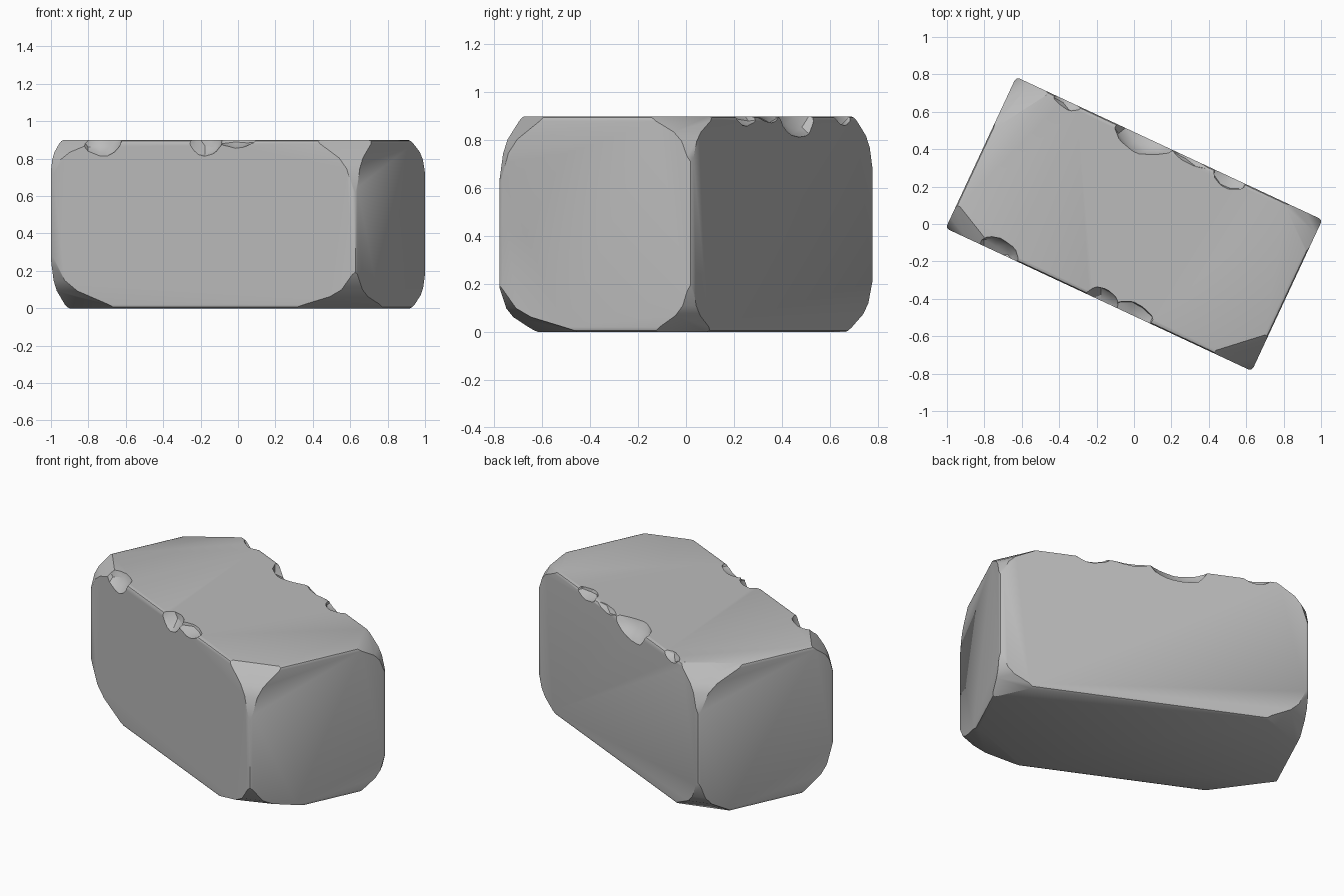
import bpy, bmesh, math, random
from mathutils import Vector, Matrix, noise

random.seed(4)
old = bpy.data.objects.get("Cube")
if old:
    bpy.data.objects.remove(old, do_unlink=True)

HALF = Vector((0.903, 0.446, 0.45))
TURN = Matrix.Translation((0, 0, HALF.z)) @ Matrix.Rotation(math.radians(-25), 4, 'Z')

stone = bpy.data.materials.new("stone_grey")
stone.use_nodes = True
GREY = (0.5, 0.5, 0.5, 1)
stone.diffuse_color = GREY
stone.node_tree.nodes["Principled BSDF"].inputs["Base Color"].default_value = GREY


def slice_off(bm, point, normal):
    """Cut away everything beyond a plane and cap the hole."""
    cut = bmesh.ops.bisect_plane(bm, geom=bm.verts[:] + bm.edges[:] + bm.faces[:],
                                 plane_co=point, plane_no=normal, clear_outer=True)
    edges = [e for e in cut["geom_cut"] if isinstance(e, bmesh.types.BMEdge)]
    if edges:
        bmesh.ops.contextual_create(bm, geom=edges)


def chip_corner(bm, signs, size):
    """Round a corner with a steep, a middle and a shallow facet."""
    corner = Vector(s * h for s, h in zip(signs, HALF))
    for wide, tall in ((0.45, 1.15), (0.75, 0.8), (1.05, 0.58)):
        a, b, c = size[0] * wide, size[1] * wide, size[2] * tall
        normal = Vector((signs[0] / a, signs[1] / b, signs[2] / c)).normalized()
        slice_off(bm, corner - Vector((signs[0] * a, 0, 0)), normal)


# Block with narrow worn edges
bm = bmesh.new()
bmesh.ops.create_cube(bm, size=2, matrix=Matrix.Diagonal((*HALF, 1)))
bmesh.ops.bevel(bm, geom=bm.edges[:], offset=0.02, segments=2, profile=0.5, affect='EDGES')

# Broken corners: direction, then reach along length, width and height
for signs, size in (
    ((1, -1, 1), (0.23, 0.21, 0.28)),
    ((1, -1, -1), (0.36, 0.36, 0.18)),
    ((-1, 1, 1), (0.19, 0.30, 0.24)),
    ((-1, 1, -1), (0.25, 0.22, 0.22)),
    ((-1, -1, 1), (0.28, 0.14, 0.19)),
    ((-1, -1, -1), (0.38, 0.21, 0.27)),
    ((1, 1, 1), (0.22, 0.19, 0.19)),
    ((1, 1, -1), (0.20, 0.17, 0.20)),
):
    chip_corner(bm, signs, size)
bmesh.ops.recalc_face_normals(bm, faces=bm.faces[:])
mesh = bpy.data.meshes.new("stone_block")
bm.to_mesh(mesh)
bm.free()
mesh.materials.append(stone)
block = bpy.data.objects.new("stone_block", mesh)
bpy.context.collection.objects.link(block)


def notch(u, side, length, depth, drop):
    """Bite a rough scoop out of a long top edge."""
    bm = bmesh.new()
    bmesh.ops.create_icosphere(bm, subdivisions=2, radius=1)
    for v in bm.verts:
        v.co *= random.uniform(0.9, 1.08)
    place = (Matrix.Translation((u, side * (HALF.y + 0.02), HALF.z + 0.02))
             @ Matrix.Diagonal((length / 2, depth + 0.02, drop + 0.02, 1)))
    bm.transform(place)
    me = bpy.data.meshes.new("notch_cutter")
    bm.to_mesh(me)
    bm.free()
    me.materials.append(stone)
    cutter = bpy.data.objects.new("notch_cutter", me)
    cutter.hide_render = True
    bpy.context.collection.objects.link(cutter)
    mod = block.modifiers.new("notch", 'BOOLEAN')
    mod.operation = 'DIFFERENCE'
    mod.solver = 'EXACT'
    mod.object = cutter
    return cutter


# Bites along the two long top edges
cutters = [notch(*n) for n in (
    (-0.15, 1, 0.36, 0.10, 0.10),
    (0.13, 1, 0.30, 0.04, 0.03),
    (0.36, 1, 0.22, 0.07, 0.05),
    (-0.60, 1, 0.20, 0.05, 0.04),
    (-0.60, -1, 0.26, 0.08, 0.09),
    (0.02, -1, 0.24, 0.07, 0.09),
    (0.20, -1, 0.26, 0.08, 0.05),
)]

# Freeze the bites, remove the cutters, then turn the block
bpy.context.view_layer.update()
deps = bpy.context.evaluated_depsgraph_get()
final = bpy.data.meshes.new_from_object(block.evaluated_get(deps))
block.modifiers.clear()
block.data = final
for c in cutters:
    bpy.data.objects.remove(c, do_unlink=True)
final.transform(TURN)

# Soft shading with crisp breaks
bpy.ops.object.select_all(action='DESELECT')
block.select_set(True)
bpy.context.view_layer.objects.active = block
bpy.ops.object.shade_smooth_by_angle(angle=math.radians(28))
